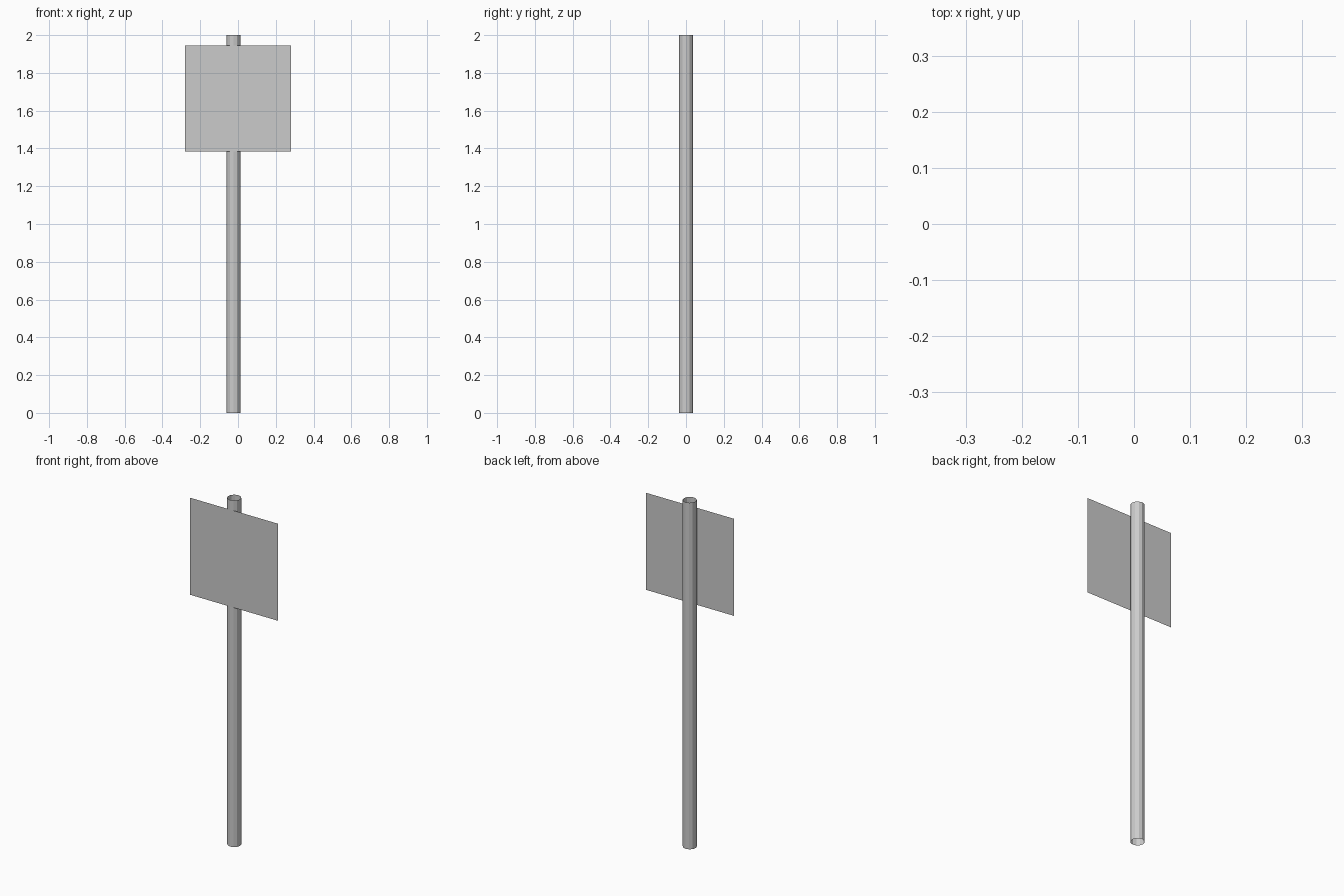
import bpy
from math import pi

if "Cube" in bpy.data.objects:
    bpy.data.objects.remove(bpy.data.objects["Cube"])

# Post: open-ended low-poly tube, slightly left of centre
bpy.ops.mesh.primitive_cylinder_add(vertices=12, radius=0.037, depth=2.0,
                                    end_fill_type='NOTHING',
                                    location=(-0.024, 0, 1.0))
post = bpy.context.object
post.name = "post"

# Sign panel: single square sheet resting against the front of the post
bpy.ops.mesh.primitive_plane_add(size=0.56, location=(0, -0.037, 1.665),
                                 rotation=(pi / 2, 0, 0))
panel = bpy.context.object
panel.name = "sign_panel"
